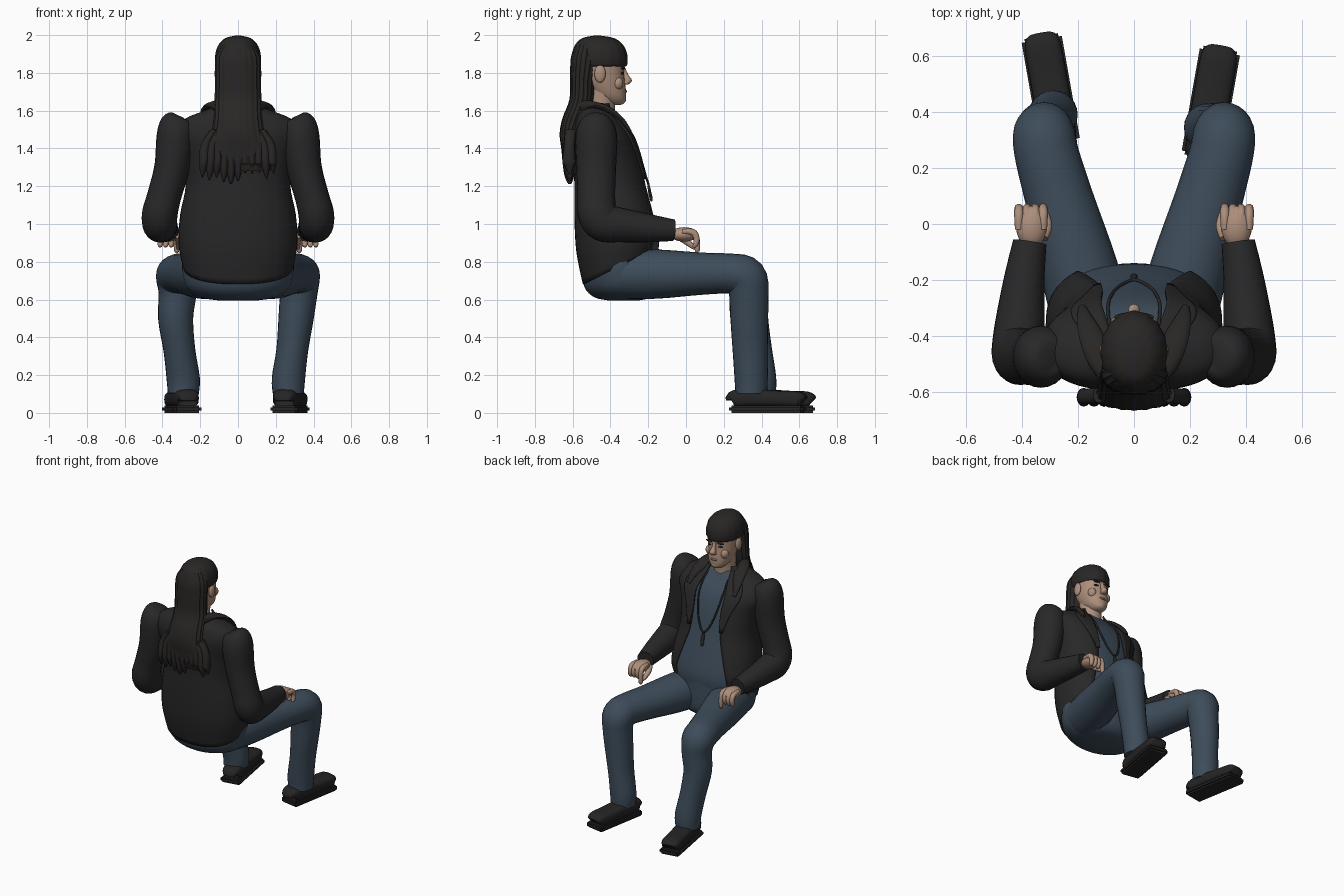
import bpy, bmesh, math, random
from mathutils import Vector, Matrix

random.seed(4)
cube = bpy.data.objects.get("Cube")
if cube:
    bpy.data.objects.remove(cube, do_unlink=True)


def material(name, r, g, b):
    m = bpy.data.materials.new(name)
    m.use_nodes = True
    m.diffuse_color = (r, g, b, 1)
    m.node_tree.nodes["Principled BSDF"].inputs["Base Color"].default_value = (r, g, b, 1)
    return m


BLACK = material("black cloth", .021, .021, .021)
HAIR = material("dark hair", .022, .02, .019)
DENIM = material("blue cloth", .047, .072, .102)
SKIN = material("skin", .42, .275, .2)
LIP = material("lips", .26, .14, .11)
SHOE = material("shoe leather", .018, .018, .018)


def finish(name, bm, mat, angle=50):
    bmesh.ops.recalc_face_normals(bm, faces=bm.faces)
    me = bpy.data.meshes.new(name)
    bm.to_mesh(me)
    bm.free()
    me.materials.append(mat)
    for p in me.polygons:
        p.use_smooth = True
    me.set_sharp_from_angle(angle=math.radians(angle))
    ob = bpy.data.objects.new(name, me)
    bpy.context.collection.objects.link(ob)
    return ob


def smooth_rows(rows, n=4):
    """Catmull-Rom resampling of section tuples."""
    out = []
    for i in range(len(rows) - 1):
        quad = (rows[max(i - 1, 0)], rows[i], rows[i + 1], rows[min(i + 2, len(rows) - 1)])
        for k in range(n):
            t = k / n
            out.append(tuple(.5 * (2 * b + (c - a) * t + (2 * a - 5 * b + 4 * c - d) * t * t
                             + (3 * b - a - 3 * c + d) * t ** 3) for a, b, c, d in zip(*quad)))
    return out + [rows[-1]]


def spow(v, p):
    return math.copysign(abs(v) ** p, v)


def skin_rings(bm, rings, closed=True):
    vs = [[bm.verts.new(p) for p in ring] for ring in rings]
    n = len(vs[0])
    for lo, hi in zip(vs, vs[1:]):
        for j in range(n if closed else n - 1):
            k = (j + 1) % n
            bm.faces.new((lo[j], lo[k], hi[k], hi[j]))
    if closed:
        bm.faces.new(vs[0])
        bm.faces.new(vs[-1])


def loft(name, secs, mat, flat=False, power=1, ripple=0, seg=24, n=4):
    """Sections are x, y, z, half width, half depth; flat keeps rings level."""
    rows = smooth_rows(secs, n)
    rings = []
    for i, (x, y, z, a, b) in enumerate(rows):
        a, b = max(a, .002), max(b, .002)
        u, v = Vector((1, 0, 0)), Vector((0, 1, 0))
        if not flat:
            t = (Vector(rows[min(i + 1, len(rows) - 1)][:3]) - Vector(rows[max(i - 1, 0)][:3])).normalized()
            v = t.cross(u).normalized()
            u = v.cross(t)
        ring = []
        for j in range(seg):
            q = math.tau * j / seg
            r = 1 + ripple * (j % 3 == 0)
            ring.append(Vector((x, y, z)) + u * a * r * spow(math.cos(q), power) + v * b * r * spow(math.sin(q), power))
        rings.append(ring)
    bm = bmesh.new()
    skin_rings(bm, rings)
    return finish(name, bm, mat)


def ball(name, loc, radii, mat):
    bm = bmesh.new()
    bmesh.ops.create_uvsphere(bm, u_segments=20, v_segments=12, radius=1,
                              matrix=Matrix.Translation(loc) @ Matrix.Diagonal((*radii, 1)))
    return finish(name, bm, mat)


# Torso rows: z, centre y, half width, half depth, opening half width, tilt
TORSO = [(.78, -.345, .285, .195, .2, .5), (.9, -.355, .31, .22, .2, .2), (1.05, -.375, .3, .21, .165, .05),
         (1.2, -.395, .272, .19, .125, 0), (1.35, -.415, .285, .175, .115, 0), (1.47, -.44, .325, .155, .12, 0),
         (1.55, -.465, .28, .115, .1, 0), (1.6, -.475, .16, .085, .085, 0), (1.635, -.475, .11, .08, .075, 0)]


def shell(name, rows, span, mat, scale=1., thick=.012, seg=40):
    """Open sheet wrapped round the torso between the two angles from span."""
    rings = []
    for i, (z, cy, a, b, gap, tilt) in enumerate(rows):
        t0 = math.asin(min(gap / a, .95) ** (1 / .85))
        lo, hi = span(t0, i / (len(rows) - 1))
        ring = []
        for j in range(seg + 1):
            t = lo + (hi - lo) * j / seg
            x, y = a * scale * spow(math.sin(t), .85), b * scale * spow(math.cos(t), .85)
            ring.append((x, cy + y, z + tilt * y))
        rings.append(ring)
    bm = bmesh.new()
    skin_rings(bm, rings, closed=False)
    ob = finish(name, bm, mat)
    mod = ob.modifiers.new("thickness", "SOLIDIFY")
    mod.thickness = thick
    mod.offset = 0
    return ob


# Shirt, jacket and lapels
loft("shirt", [(0, cy, z, a * .96, b * .96) for z, cy, a, b, g, t in TORSO[:-1]], DENIM, flat=True, power=.85, seg=40)
rows = smooth_rows(TORSO)
shell("jacket", rows, lambda t, f: (t, math.tau - t), BLACK)
for s, side in ((1, "left"), (-1, "right")):
    shell(side + "_lapel", rows[13:30],
          lambda t, f: (s * (t - .03), s * (t + .06 + .32 * math.sin(math.pi * min(f * .75, 1)))),
          BLACK, scale=1.05, seg=8)

# Pelvis
loft("pelvis", [(0, -.33, .595, .1, .08), (0, -.335, .612, .2, .15), (0, -.34, .66, .27, .195),
                (0, -.345, .74, .295, .205), (0, -.35, .82, .295, .207), (0, -.355, .9, .29, .21)],
     DENIM, flat=True, seg=40)

# Limbs; ankles and shoes sit a little differently on each side
for s, side, ax, ay in ((1, "left", .267, .345), (-1, "right", .29, .39)):
    loft(side + "_leg", [(s * x, y, z, a, b) for x, y, z, a, b in (
        (.14, -.43, .735, .1, .1), (.15, -.34, .735, .14, .13), (.2, -.15, .735, .138, .13),
        (.265, .08, .737, .122, .112), (.31, .24, .737, .115, .106), (.322, .315, .715, .112, .112),
        (.32, .332, .63, .1, .104), (ax + .04, .335, .5, .093, .1), (ax + .02, (ay + .335) / 2, .33, .084, .093),
        (ax, ay, .18, .088, .088), (ax, ay, .1, .082, .084))], DENIM)

    turn = Matrix.Translation((s * (ax + .008), ay + .088, 0)) @ Matrix.Rotation(-s * math.radians(10), 4, "Z")
    upper = loft(side + "_shoe", [(0, -.19, .065, .04, .03), (0, -.18, .074, .06, .045), (0, -.1, .08, .066, .05),
                                  (0, .05, .075, .067, .043), (0, .165, .07, .065, .043), (0, .188, .06, .05, .03)],
                 SHOE, power=.65)
    bm = bmesh.new()
    bmesh.ops.create_cube(bm, size=1, matrix=Matrix.Translation((0, 0, .02)) @ Matrix.Diagonal((.146, .395, .04, 1)))
    bmesh.ops.bevel(bm, geom=bm.edges[:], offset=.012, segments=2, affect="EDGES")
    sole = finish(side + "_sole", bm, SHOE)
    upper.matrix_world = turn
    sole.matrix_world = turn

    # Sleeve
    loft(side + "_sleeve", [(s * x, y, z, a, b) for x, y, z, a, b in (
        (.315, -.475, 1.575, .03, .03), (.322, -.475, 1.553, .08, .08), (.33, -.475, 1.47, .1, .11),
        (.35, -.475, 1.3, .093, .105), (.39, -.475, 1.15, .09, .1), (.413, -.47, 1.06, .094, .104),
        (.415, -.435, 1.01, .093, .104), (.408, -.35, .995, .088, .092), (.393, -.2, .978, .073, .075),
        (.373, -.065, .967, .06, .057))], BLACK)

    # Hand with curled fingers
    ball(side + "_palm", (s * .367, -.01, .945), (.055, .075, .038), SKIN)
    for i in range(4):
        x, drop = s * (.325 + .029 * i), .03 * (i == 0)
        loft(f"{side}_finger_{i + 1}", [(x, -.02, .96, .014, .014), (x, .035, .957, .017, .018),
             (x, .056, .925, .016, .017), (x, .05 + drop / 3, .89 - drop, .014, .014),
             (x, .035 + drop, .88 - drop, .005, .005)], SKIN, seg=10, n=3)
    loft(side + "_thumb", [(s * .325, -.05, .94, .018, .018), (s * .313, -.01, .915, .02, .018),
                           (s * .315, .03, .885, .014, .014), (s * .32, .045, .868, .005, .005)], SKIN, seg=10)

    # Facial features in pairs
    ball(side + "_ear", (s * .108, -.455, 1.795), (.016, .03, .047), SKIN)
    ball(side + "_eye", (s * .042, -.339, 1.798), (.017, .012, .007), HAIR)
    ball(side + "_brow", (s * .043, -.333, 1.825), (.028, .012, .007), HAIR)
    ball(side + "_cheek", (s * .058, -.362, 1.745), (.03, .03, .035), SKIN)

    # Locks falling over the shoulder
    loft(side + "_shoulder_lock", [(s * .1, -.55, 1.62, .025, .04), (s * .125, -.49, 1.63, .04, .02),
         (s * .15, -.41, 1.605, .045, .018), (s * .175, -.34, 1.55, .03, .014),
         (s * .185, -.295, 1.49, .012, .008)], HAIR, seg=14)

# Neck, head and face
loft("neck", [(0, -.455, 1.5, .085, .08), (0, -.45, 1.6, .073, .073), (0, -.445, 1.72, .075, .08)], SKIN, flat=True)
loft("head", [(0, -.372, 1.63, .02, .025), (0, -.38, 1.642, .045, .055), (0, -.4, 1.675, .072, .083),
              (0, -.425, 1.73, .091, .105), (0, -.445, 1.79, .102, .118), (0, -.455, 1.86, .106, .127),
              (0, -.46, 1.93, .094, .11), (0, -.46, 1.97, .05, .06)], SKIN, flat=True, power=.92)
loft("nose", [(0, -.335, 1.83, .011, .012), (0, -.322, 1.79, .014, .017), (0, -.308, 1.762, .021, .022),
              (0, -.318, 1.742, .02, .018), (0, -.328, 1.738, .008, .008)], SKIN, flat=True, seg=14)
ball("mouth", (0, -.331, 1.702), (.032, .02, .01), LIP)
ball("chin", (0, -.343, 1.66), (.034, .026, .024), SKIN)

# Hair: cap, long fall down the back, ragged ends
loft("hair_cap", [(0, -.458, 1.835, .108, .136), (0, -.458, 1.85, .116, .145), (0, -.458, 1.9, .117, .143),
                  (0, -.46, 1.95, .1, .123), (0, -.465, 1.984, .065, .082), (0, -.47, 1.997, .015, .02)],
     HAIR, flat=True, ripple=.025, seg=48)
loft("hair_back", [(0, -.52, 1.95, .08, .06), (0, -.53, 1.88, .114, .076), (0, -.542, 1.77, .116, .068),
                   (0, -.548, 1.66, .118, .066), (0, -.585, 1.56, .122, .066), (0, -.608, 1.48, .135, .058),
                   (0, -.612, 1.4, .165, .046), (0, -.612, 1.33, .175, .035), (0, -.612, 1.28, .165, .02)],
     HAIR, flat=True, ripple=.05, seg=60)
for i in range(11):
    f = (i - 5) / 5
    x, end = .18 * f, random.uniform(1.2, 1.27) + .03 * abs(f)
    loft(f"hair_lock_{i + 1}", [(x * .7, -.61, 1.5, .02, .03), (x * .95, -.618, 1.42, .026, .04 - .012 * abs(f)),
         (x, -.62, 1.33, .025, .034), (x * 1.03, -.618, end + .04, .017, .024),
         (x * 1.05, -.615, end, .003, .008)], HAIR, flat=True, seg=12)

# Necklace and pendant
half = [(.085, -.42, 1.6), (.09, -.35, 1.55), (.092, -.283, 1.46), (.07, -.238, 1.34), (.035, -.212, 1.25)]
path = half + [(0, -.2, 1.215)] + [(-x, y, z) for x, y, z in reversed(half)]
curve = bpy.data.curves.new("necklace", "CURVE")
curve.dimensions = "3D"
curve.bevel_depth = .006
spline = curve.splines.new("POLY")
points = smooth_rows(path)
spline.points.add(len(points) - 1)
for p, co in zip(spline.points, points):
    p.co = (*co, 1)
curve.materials.append(BLACK)
bpy.context.collection.objects.link(bpy.data.objects.new("necklace", curve))
loft("pendant", [(0, -.2, 1.215, .006, .006), (0, -.194, 1.18, .012, .008), (0, -.186, 1.14, .013, .009),
                 (0, -.182, 1.12, .006, .005)], BLACK, seg=10)
